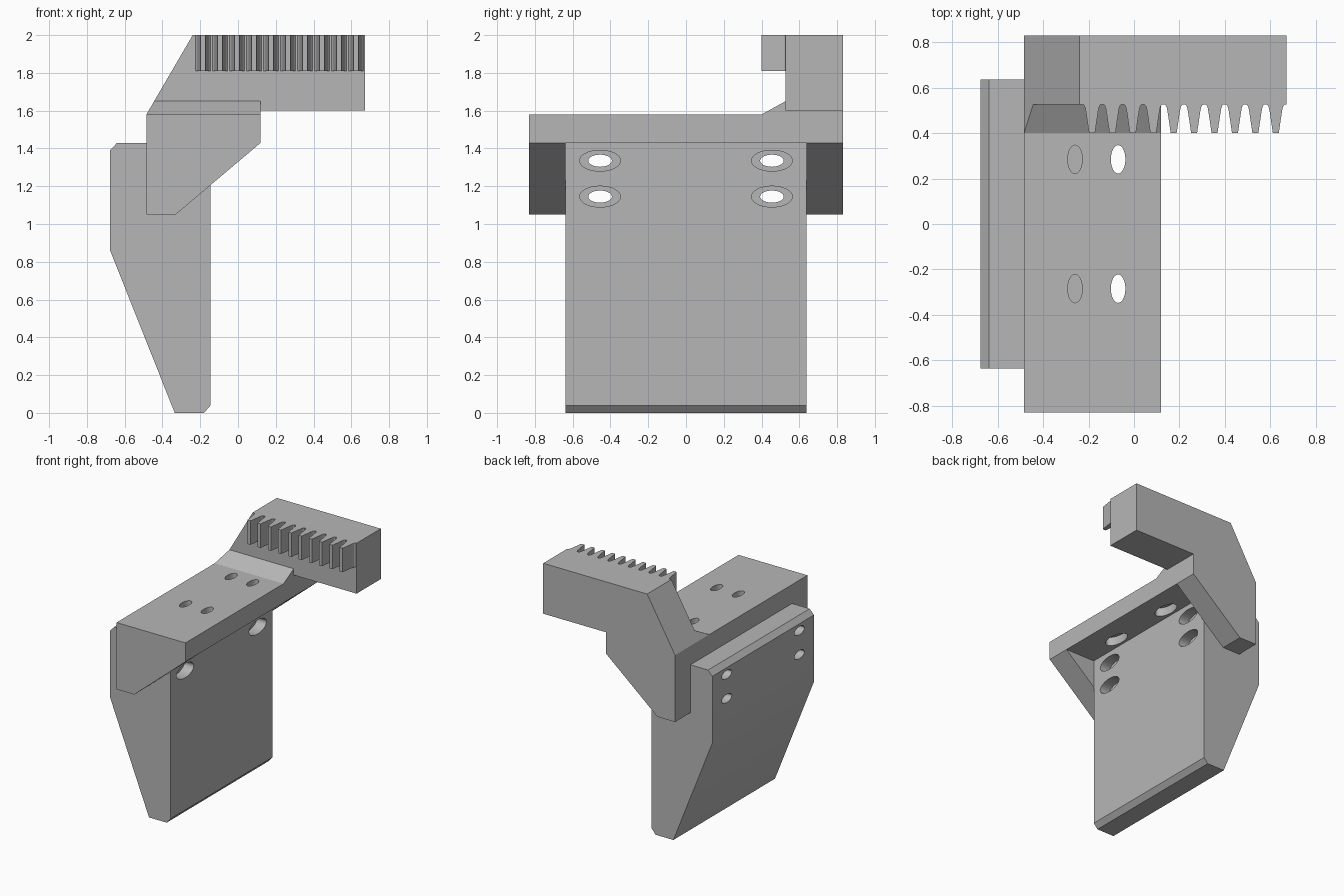
import bpy, bmesh, math

cube = bpy.data.objects.get("Cube")
if cube:
    bpy.data.objects.remove(cube, do_unlink=True)

grey = bpy.data.materials.new("plain grey")
grey.use_nodes = True
colour = (0.47, 0.47, 0.47, 1)
grey.diffuse_color = colour
grey.node_tree.nodes["Principled BSDF"].inputs["Base Color"].default_value = colour


def finish(name, bm):
    bmesh.ops.recalc_face_normals(bm, faces=bm.faces)
    mesh = bpy.data.meshes.new(name)
    bm.to_mesh(mesh)
    bm.free()
    mesh.materials.append(grey)
    ob = bpy.data.objects.new(name, mesh)
    bpy.context.collection.objects.link(ob)
    return ob


def place(axis, pos, a, b):
    """Put profile point (a, b) at pos along the extrusion axis."""
    return {"x": (pos, a, b), "y": (a, pos, b), "z": (a, b, pos)}[axis]


def loft(bm, rings):
    """Close a stack of matching rings into a solid."""
    rings = [[bm.verts.new(p) for p in ring] for ring in rings]
    n = len(rings[0])
    for lower, upper in zip(rings, rings[1:]):
        for i in range(n):
            j = (i + 1) % n
            bm.faces.new((lower[i], lower[j], upper[j], upper[i]))
    bm.faces.new(rings[0][::-1])
    bm.faces.new(rings[-1])


def prism(name, profile, axis, lo, hi):
    bm = bmesh.new()
    loft(bm, [[place(axis, pos, a, b) for a, b in profile] for pos in (lo, hi)])
    return finish(name, bm)


def box(name, x, y, z):
    return prism(name, [(x[0], y[0]), (x[1], y[0]), (x[1], y[1]), (x[0], y[1])], "z", *z)


def drill(name, centres, axis, steps, sides=40):
    """Stepped oval cutters, long in y; steps are (position, size)."""
    bm = bmesh.new()
    ra, rb = (0.0625, 0.032) if axis == "x" else (0.032, 0.0625)
    turns = [2 * math.pi * i / sides for i in range(sides)]
    for a, b in centres:
        loft(bm, [[place(axis, pos, a + ra * s * math.cos(t), b + rb * s * math.sin(t))
                   for t in turns] for pos, s in steps])
    return finish(name, bm)


def cut(ob, cutter):
    cutter.hide_render = True
    mod = ob.modifiers.new("cut", "BOOLEAN")
    mod.operation = "DIFFERENCE"
    mod.solver = "EXACT"
    mod.object = cutter
    bpy.context.view_layer.objects.active = ob
    bpy.ops.object.modifier_apply(modifier=mod.name)
    bpy.data.objects.remove(cutter, do_unlink=True)


WIDE = 1.73

# Tapered block with four counterbored bolt holes
block = prism("tapered_block", [(-0.335, 0), (-0.18, 0), (-0.145, 0.04), (-0.145, 1.43),
                                (-0.64, 1.43), (-0.677, 1.39), (-0.677, 0.86)],
              "y", -0.637, 0.637)
cut(block, drill("bolt_holes", [(y, z) for y in (-0.455, 0.455) for z in (1.145, 1.335)],
                 "x", [(-0.8, 1), (-0.23, 1), (-0.23, WIDE), (0, WIDE)]))

# Bracket with cheeks, ramp and arm, carved from one side profile
bracket = prism("bracket_arm", [(-0.485, 1.05), (-0.33, 1.05), (0.12, 1.43), (0.12, 1.6),
                                (0.672, 1.6), (0.672, 2), (-0.24, 2), (-0.485, 1.58)],
                "y", -0.83, 0.83)
cut(bracket, box("slot", (-1, 1), (-0.637, 0.637), (0.9, 1.43)))
cut(bracket, prism("upper_clearance", [(-1, 1.58), (0.4, 1.58), (0.527, 1.65),
                                       (0.527, 2.2), (-1, 2.2)], "x", -1, 1))
cut(bracket, box("side_clearance", (0.12, 1), (-1, 0.527), (1.5, 2.2)))
cut(bracket, drill("plate_holes", [(x, y) for x in (-0.26, -0.07) for y in (-0.285, 0.285)],
                   "z", [(1.35, WIDE), (1.5, WIDE), (1.5, 1), (1.7, 1)]))

# Rack teeth along the arm
half = [(0.04, 0.527), (0.034, 0.522), (0.03, 0.511), (0.027, 0.495), (0.013, 0.4)]
outline = half + [(-x, y) for x, y in reversed(half)]
bm = bmesh.new()
for i in range(10):
    cx = -0.185 + 0.09 * i
    loft(bm, [[(cx + x, y, z) for x, y in outline] for z in (1.81, 2)])
teeth = finish("rack_teeth", bm)

# Smooth curved walls, keep edges crisp
bpy.ops.object.select_all(action="DESELECT")
for ob in (block, bracket, teeth):
    ob.select_set(True)
bpy.context.view_layer.objects.active = block
bpy.ops.object.shade_smooth_by_angle(angle=math.radians(25))
